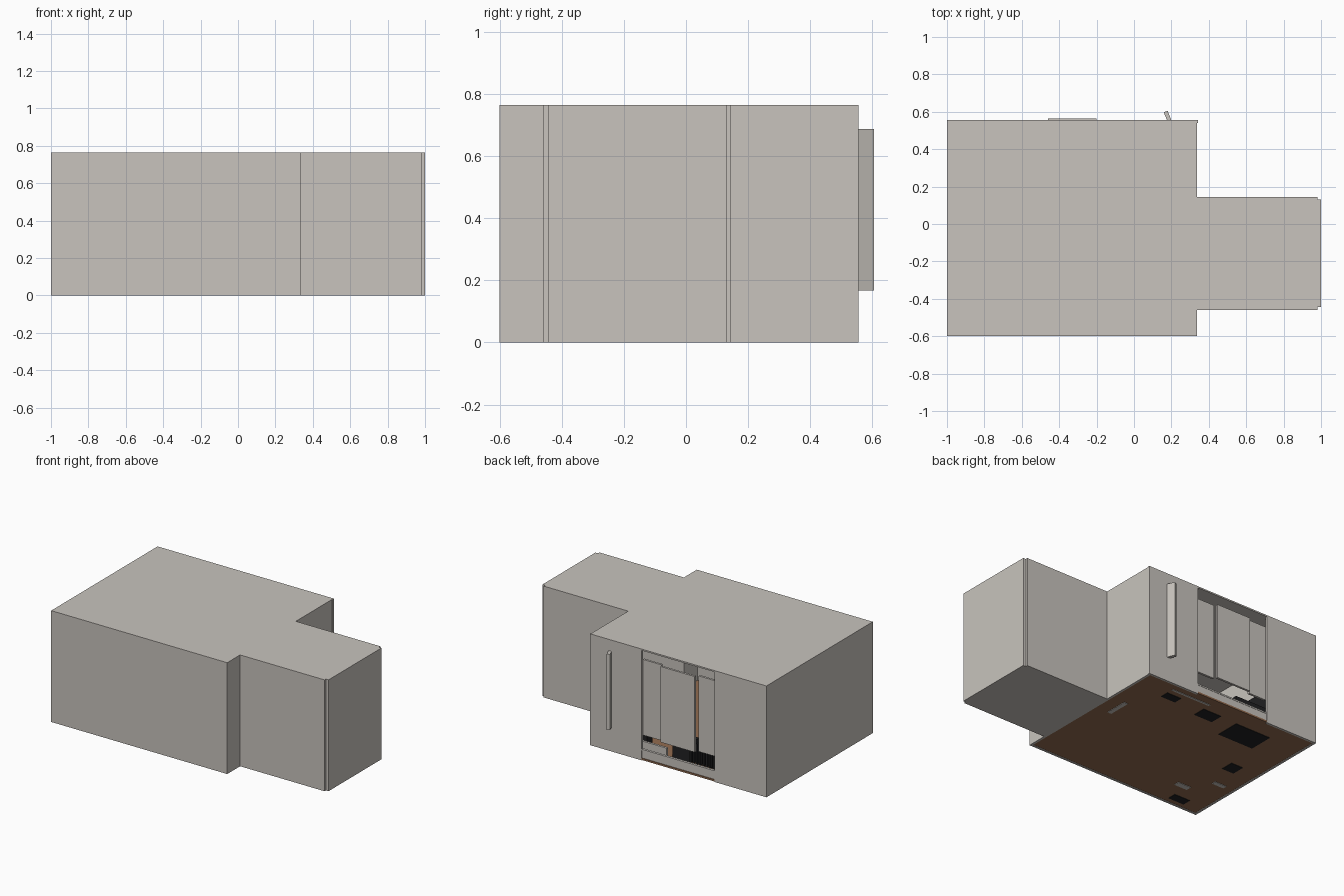
import bpy, bmesh, math
from mathutils import Matrix

cube = bpy.data.objects.get("Cube")
if cube:
    bpy.data.objects.remove(cube, do_unlink=True)


def material(name, rgb):
    m = bpy.data.materials.new(name)
    m.use_nodes = True
    m.diffuse_color = (*rgb, 1)
    node = next(n for n in m.node_tree.nodes if n.type == "BSDF_PRINCIPLED")
    node.inputs["Base Color"].default_value = (*rgb, 1)
    return m


GREY = material("warm grey plaster", (0.58, 0.55, 0.51))
BROWN = material("brown wood", (0.29, 0.15, 0.08))
BLACK = material("black furniture", (0.015, 0.015, 0.016))


def prism(name, outline, z0, z1, mat):
    """Extrude a flat outline from z0 to z1."""
    bm = bmesh.new()
    base = bm.faces.new([bm.verts.new((x, y, z0)) for x, y in outline])
    new = bmesh.ops.extrude_face_region(bm, geom=[base])["geom"]
    top = [v for v in new if isinstance(v, bmesh.types.BMVert)]
    bmesh.ops.translate(bm, verts=top, vec=(0, 0, z1 - z0))
    bmesh.ops.recalc_face_normals(bm, faces=bm.faces)
    mesh = bpy.data.meshes.new(name)
    bm.to_mesh(mesh)
    bm.free()
    mesh.materials.append(mat)
    obj = bpy.data.objects.new(name, mesh)
    bpy.context.collection.objects.link(obj)
    return obj


def box(name, x0, x1, y0, y1, z0, z1, mat):
    return prism(name, [(x0, y0), (x1, y0), (x1, y1), (x0, y1)], z0, z1, mat)


def cut(target, cutter):
    mod = target.modifiers.new("cut", "BOOLEAN")
    mod.operation = "DIFFERENCE"
    mod.solver = "EXACT"
    mod.object = cutter
    bpy.context.view_layer.objects.active = target
    bpy.ops.object.modifier_apply(modifier=mod.name)
    bpy.data.objects.remove(cutter, do_unlink=True)


# Room shell: main room with a side wing
HEIGHT, BACK, T = 0.765, 0.555, 0.015
OPEN_L, OPEN_R = -0.05, -0.605
shell = prism("room_shell", [
    (-1, -0.6), (0.338, -0.6), (0.338, -0.46), (0.98, -0.46), (0.98, -0.445),
    (1, -0.445), (1, 0.13), (0.98, 0.13), (0.98, 0.145), (0.338, 0.145),
    (0.338, 0.54), (0.342, 0.54), (0.342, BACK), (-1, BACK)], 0, HEIGHT, GREY)


def room_outline(back):
    """Inside of the main room, with a tab through the back opening."""
    return [(-1 + T, -0.6 + T), (0.338 - T, -0.6 + T), (0.338 - T, BACK - T),
            (OPEN_L, BACK - T), (OPEN_L, back), (OPEN_R, back),
            (OPEN_R, BACK - T), (-1 + T, BACK - T)]


cut(shell, prism("room_cutter", room_outline(BACK + 0.1), -0.1, HEIGHT - 0.01, GREY))
cut(shell, box("wing_cutter", 0.25, 0.965, -0.44, 0.125, T, HEIGHT - 0.015, GREY))

# Floor
prism("floor", room_outline(BACK), 0.003, T, BROWN)

# Window sill and sliding panels in the back opening
box("sill", OPEN_R, OPEN_L, 0.525, 0.55, T, 0.065, GREY)
box("sill_rail", OPEN_R, OPEN_L, 0.535, 0.552, 0.065, 0.075, GREY)
Z0, Z1 = 0.168, 0.688
box("middle_window_panel", -0.46, -0.2, 0.548, 0.563, Z0, Z1, GREY)
for name, x0, x1 in (("left", -0.19, OPEN_L), ("right", OPEN_R, -0.475)):
    box(name + "_window_panel", x0, x1, 0.525, 0.54, Z0, Z1, GREY)

# Open panel leaning out through the back wall
leaf = box("open_panel", -0.011, 0.011, -0.12, 0.05, Z0, Z1, GREY)
leaf.matrix_world = Matrix.Translation((0.188, 0.555, 0)) @ Matrix.Rotation(math.radians(22), 4, "Z")

# Dark furniture standing on the floor
for name, x0, x1, y0, y1, h in (
        ("desk_pedestal", -0.74, -0.47, 0.25, 0.42, 0.2),
        ("stool", -0.34, -0.2, 0.34, 0.43, 0.15),
        ("low_bench", -0.01, 0.1, 0.38, 0.44, 0.12),
        ("side_chest", -0.85, -0.76, -0.06, 0.03, 0.2),
        ("corner_chest", -0.86, -0.74, -0.55, -0.49, 0.25)):
    box(name, x0, x1, y0, y1, 0, h, BLACK)
box("dark_cabinet", -0.98, -0.9, -0.2, 0.52, T, 0.5, BLACK)

# Slatted dark rack near the opening
for i in range(12):
    x = -0.62 + i * 0.025
    box("rack_slat", x, x + 0.012, 0.42, 0.44, 0.02, 0.16, BLACK)

# Pale furniture feet reaching through the floor
for name, x0, x1, y0, y1 in (
        ("shelf_foot", -0.76, -0.66, -0.4, -0.36),
        ("cabinet_foot", -0.92, -0.83, -0.24, -0.21),
        ("door_foot", 0.2, 0.23, 0.02, 0.18),
        ("wall_foot", -0.2, 0.1, 0.48, 0.495)):
    box(name, x0, x1, y0, y1, 0, 0.1, GREY)
